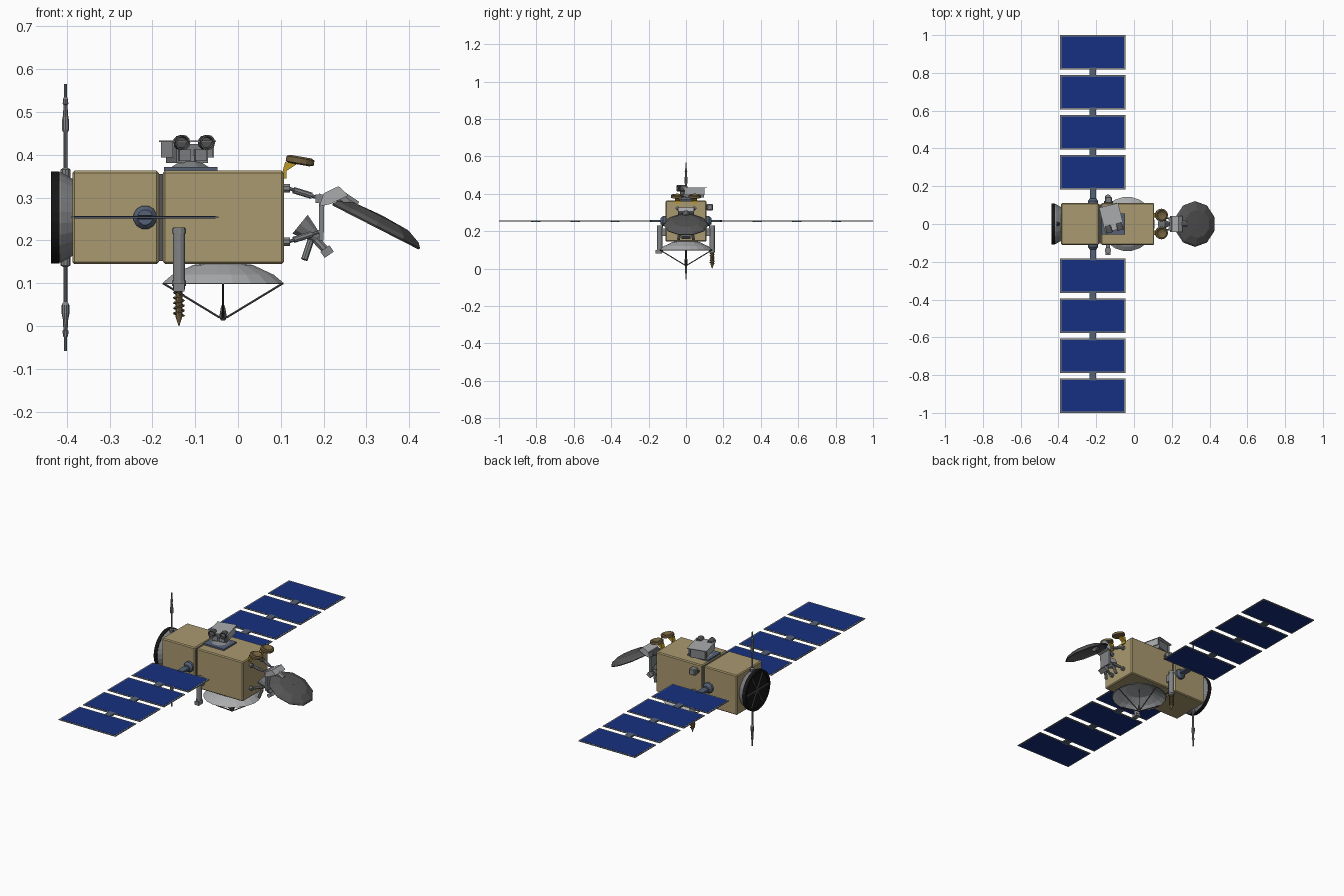
import bpy, bmesh, math
from mathutils import Vector, Matrix

if "Cube" in bpy.data.objects:
    bpy.data.objects.remove(bpy.data.objects["Cube"])


def material(name, color):
    m = bpy.data.materials.new(name)
    m.diffuse_color = (*color, 1)
    m.use_nodes = True
    m.node_tree.nodes["Principled BSDF"].inputs["Base Color"].default_value = m.diffuse_color
    return m


GOLD = material("gold_foil", (0.40, 0.32, 0.16))
BLUE = material("solar_blue", (0.008, 0.03, 0.22))
BLACK = material("black", (0.008, 0.008, 0.008))
DARK = material("dark_grey", (0.09, 0.09, 0.09))
STEEL = material("steel", (0.22, 0.23, 0.24))
SLATE = material("slate", (0.09, 0.12, 0.18))
PALE = material("pale_grey", (0.40, 0.41, 0.42))
BRASS = material("brass", (0.17, 0.12, 0.05))
YELLOW = material("yellow", (0.50, 0.32, 0.02))


def finish(bm, name, mat):
    bmesh.ops.recalc_face_normals(bm, faces=bm.faces)
    me = bpy.data.meshes.new(name)
    bm.to_mesh(me)
    bm.free()
    ob = bpy.data.objects.new(name, me)
    bpy.context.collection.objects.link(ob)
    me.materials.append(mat)
    return ob


def box(name, c, size, mat=STEEL, rot=None, bevel=0):
    bm = bmesh.new()
    bmesh.ops.create_cube(bm, size=1)
    bmesh.ops.scale(bm, vec=size, verts=bm.verts)
    if bevel:
        bmesh.ops.bevel(bm, geom=bm.edges[:], offset=bevel, segments=1, affect='EDGES')
    bm.transform(Matrix.Translation(c) @ (rot or Matrix()))
    return finish(bm, name, mat)


def lathe(name, origin, axis, profile, mat=STEEL, n=12, closed=False):
    """Revolve (radius, height) points around an axis; flat-faced."""
    q = Vector((0, 0, 1)).rotation_difference(Vector(axis)).to_matrix().to_4x4()
    mw = Matrix.Translation(origin) @ q
    bm = bmesh.new()
    rings = [[bm.verts.new(mw @ Vector((r * math.cos(t), r * math.sin(t), h)))
              for t in [2 * math.pi * (i + .5) / n for i in range(n)]] for r, h in profile]
    pairs = list(zip(rings, rings[1:]))
    if closed:
        pairs.append((rings[-1], rings[0]))
    else:
        bm.faces.new(rings[0])
        bm.faces.new(rings[-1])
    for a, b in pairs:
        for i in range(n):
            bm.faces.new((a[i], a[(i + 1) % n], b[(i + 1) % n], b[i]))
    return finish(bm, name, mat)


def rod(name, a, b, r, mat=STEEL, r2=None, n=8):
    d = Vector(b) - Vector(a)
    return lathe(name, a, d, [(r, 0), (r if r2 is None else r2, d.length)], mat, n)


def plate(name, pts, y, t, mat=PALE):
    """Extrude an xz outline along y, centred on y."""
    bm = bmesh.new()
    f = bm.faces.new([bm.verts.new((x, y - t / 2, z)) for x, z in pts])
    e = bmesh.ops.extrude_face_region(bm, geom=[f])
    bmesh.ops.translate(bm, vec=(0, t, 0), verts=[v for v in e['geom'] if isinstance(v, bmesh.types.BMVert)])
    return finish(bm, name, mat)


ZC = 0.254

# Foil-covered body in two blocks with a recessed joint
box("rear_body", (-0.286, 0, ZC), (0.202, 0.22, 0.218), GOLD, bevel=0.005)
box("front_body", (-0.034, 0, ZC), (0.282, 0.22, 0.218), GOLD, bevel=0.005)
box("body_joint", (-0.18, 0, ZC), (0.02, 0.205, 0.203), DARK)

# Rear docking ring, black end disc with ribs
lathe("rear_adapter", (-0.42, 0, ZC), (1, 0, 0), [(0.106, 0), (0.106, 0.006), (0.09, 0.035)], STEEL, 24)
lathe("rear_ring", (-0.437, 0, ZC), (1, 0, 0),
      [(0.094, 0), (0.108, 0), (0.108, 0.02), (0.094, 0.02)], BLACK, 32, True)
lathe("rear_disc", (-0.431, 0, ZC), (1, 0, 0), [(0.1, 0), (0.1, 0.012)], BLACK, 32)
for i in range(3):
    box("rear_rib", (-0.432, 0, ZC), (0.008, 0.19, 0.008), DARK, Matrix.Rotation(i * math.pi / 3, 4, 'X'))

# Antenna masts above and below the rear
for s in (1, -1):
    lathe("rear_mast", (-0.403, 0, ZC + s * 0.09), (0, 0, s),
          [(0.012, 0), (0.012, 0.022), (0.005, 0.026), (0.005, 0.108), (0.009, 0.115),
           (0.009, 0.135), (0.006, 0.15), (0.005, 0.173), (0.007, 0.175), (0.006, 0.187),
           (0.004, 0.19), (0.004, 0.222)], STEEL, 10)

# Solar wings
for s in (1, -1):
    lathe("wing_boss", (-0.217, s * 0.10, ZC), (0, s, 0), [(0.028, 0), (0.028, 0.022), (0.018, 0.035)], SLATE, 12)
    box("wing_boom", (-0.217, s * 0.155, ZC), (0.034, 0.075, 0.012), SLATE)
    for i in range(4):
        y = s * (0.274 + i * 0.2117)
        box("panel_frame", (-0.218, y, ZC), (0.345, 0.182, 0.004), STEEL)
        box("panel_cells", (-0.218, y, ZC), (0.331, 0.168, 0.0055), BLUE)
        if i:
            box("panel_hinge", (-0.218, s * (0.168 + i * 0.2117), ZC), (0.036, 0.05, 0.008), SLATE)

# Belly dish: thin shell, feed and four struts
lathe("belly_dish", (-0.035, 0, 0.1), (0, 0, 1),
      [(0.144, 0), (0.12, 0.02), (0.07, 0.043), (0.001, 0.05),
       (0.001, 0.045), (0.07, 0.038), (0.118, 0.015), (0.14, -0.002)], PALE, 20, True)
lathe("belly_feed", (-0.035, 0, 0.013), (0, 0, 1),
      [(0.004, 0), (0.01, 0.006), (0.006, 0.028), (0.002, 0.04), (0.002, 0.133)], DARK, 8)
for i in range(4):
    c, s = math.cos(i * math.pi / 2), math.sin(i * math.pi / 2)
    p, q = (-0.035 + 0.14 * c, 0.14 * s, 0.1), (-0.035 + 0.008 * c, 0.008 * s, 0.02)
    rod("belly_strut", p, q, 0.0028, DARK, n=6)

# Side sampling tubes: both have a housing, one carries a drill
for s in (1, -1):
    y = s * 0.14
    rod("side_tube", (-0.138, y, 0.085), (-0.138, y, 0.23), 0.0145, STEEL, n=12)
    for z in (0.1, 0.222):
        rod("tube_collar", (-0.138, y, z - 0.006), (-0.138, y, z + 0.006), 0.0165, STEEL, n=12)
    box("tube_bracket", (-0.138, s * 0.12, 0.195), (0.02, 0.03, 0.04), STEEL)
box("scoop", (-0.138, -0.145, 0.09), (0.026, 0.036, 0.018), STEEL)
lathe("drill_core", (-0.138, 0.14, 0), (0, 0, 1), [(0.001, 0), (0.009, 0.024), (0.009, 0.09)], BRASS, 10)
cu = bpy.data.curves.new("drill_thread", 'CURVE')
cu.dimensions = '3D'
cu.bevel_depth = 0.0025
cu.bevel_resolution = 0
sp = cu.splines.new('POLY')
sp.points.add(60)
for i, p in enumerate(sp.points):
    a = i * math.pi / 6
    p.co = (-0.138 + 0.0115 * math.cos(a), 0.14 + 0.0115 * math.sin(a), 0.024 + i * 0.001, 1)
cu.materials.append(BRASS)
bpy.context.collection.objects.link(bpy.data.objects.new("drill_thread", cu))
box("side_sensor", (-0.135, 0.127, 0.328), (0.036, 0.034, 0.034), STEEL, bevel=0.004)
box("side_sensor_mount", (-0.135, 0.115, 0.328), (0.046, 0.012, 0.012), DARK)

# Twin-lens camera on the roof, turned a little
box("camera_base", (-0.11, 0, 0.367), (0.125, 0.11, 0.009), SLATE)
lathe("camera_pedestal", (-0.112, 0.01, 0.37), (0, 0, 1), [(0.05, 0), (0.026, 0.014), (0.026, 0.03)], STEEL, 8)
turn = Matrix.Rotation(math.radians(14), 4, 'Z')
head = Vector((-0.118, 0.033, 0.405))
at = lambda x, y, z: head + turn @ Vector((x, y, z))
box("camera_body", at(0, 0.005, -0.002), (0.076, 0.1, 0.045), STEEL, turn)
box("camera_hood", at(0, 0, 0.027), (0.104, 0.135, 0.004), PALE, turn)
fwd = turn @ Vector((0, -1, 0))
for s in (1, -1):
    lathe("camera_lens", at(s * 0.03, -0.035, 0.024), fwd,
          [(0.014, 0), (0.017, 0.012), (0.018, 0.04), (0.014, 0.04), (0.012, 0.028)], DARK, 12)
    box("camera_hood_cheek", at(s * 0.048, 0, 0.008), (0.004, 0.11, 0.038), PALE, turn)
    box("camera_eye", at(s * 0.019, -0.048, -0.006), (0.028, 0.016, 0.026), STEEL, turn)

# Pair of brass ring sensors on yellow brackets
tilt = Vector((0.17, 0, 0.98))
for s in (1, -1):
    y = s * 0.047
    plate("ring_bracket", [(0.1, 0.345), (0.113, 0.345), (0.113, 0.362), (0.14, 0.38), (0.11, 0.383)], y, 0.025, YELLOW)
    lathe("ring_sensor", Vector((0.145, y, 0.386)) - tilt * 0.009, tilt,
          [(0.024, 0), (0.034, 0.003), (0.034, 0.015), (0.026, 0.019), (0.016, 0.011), (0.002, 0.008)], BRASS, 14)

# Linkage between the body and the front dish
plate("arm_post", [(0.189, 0.2), (0.2, 0.2), (0.202, 0.305), (0.189, 0.31)], 0, 0.07, STEEL)
plate("arm_bracket", [(0.19, 0.28), (0.215, 0.285), (0.258, 0.305), (0.235, 0.327), (0.2, 0.31)], 0, 0.085, PALE)
for s in (1, -1):
    y = s * 0.045
    for z, z2 in ((0.322, 0.297), (0.197, 0.222)):
        rod("link_mount", (0.1, y, z), (0.122, y, z), 0.011)
        rod("link_rod", (0.118, y, z), (0.195, y * 0.6, z2), 0.004)
        rod("link_sleeve", (0.13, y * 0.95, z + (z2 - z) * 0.18), (0.172, y * 0.72, z + (z2 - z) * 0.7), 0.0075)
    rod("link_thruster", (0.17, y * 0.7, 0.2), (0.155, y * 0.9, 0.155), 0.008, STEEL)
    box("link_joint", (0.19, y * 0.6, 0.297), (0.017, 0.016, 0.02), STEEL)
rod("arm_horn", (0.186, 0, 0.205), (0.145, 0, 0.238), 0.012, STEEL, 0.03, 10)
rod("arm_strut", (0.165, 0, 0.22), (0.21, 0, 0.172), 0.01)
box("arm_foot", (0.208, 0, 0.174), (0.026, 0.05, 0.018), STEEL, Matrix.Rotation(math.radians(-35), 4, 'Y'))

# Front dish: tilted shallow shell, convex side up
up = Vector((0.455, 0, 0.89))
lathe("front_dish", Vector((0.323, 0, 0.234)), up,
      [(0.121, 0), (0.112, 0.01), (0.075, 0.025), (0.001, 0.028),
       (0.001, 0.022), (0.073, 0.019), (0.108, 0.004), (0.118, -0.004)], DARK, 10, True)
rod("dish_neck", (0.235, 0, 0.305), (0.275, 0, 0.278), 0.016, STEEL)
